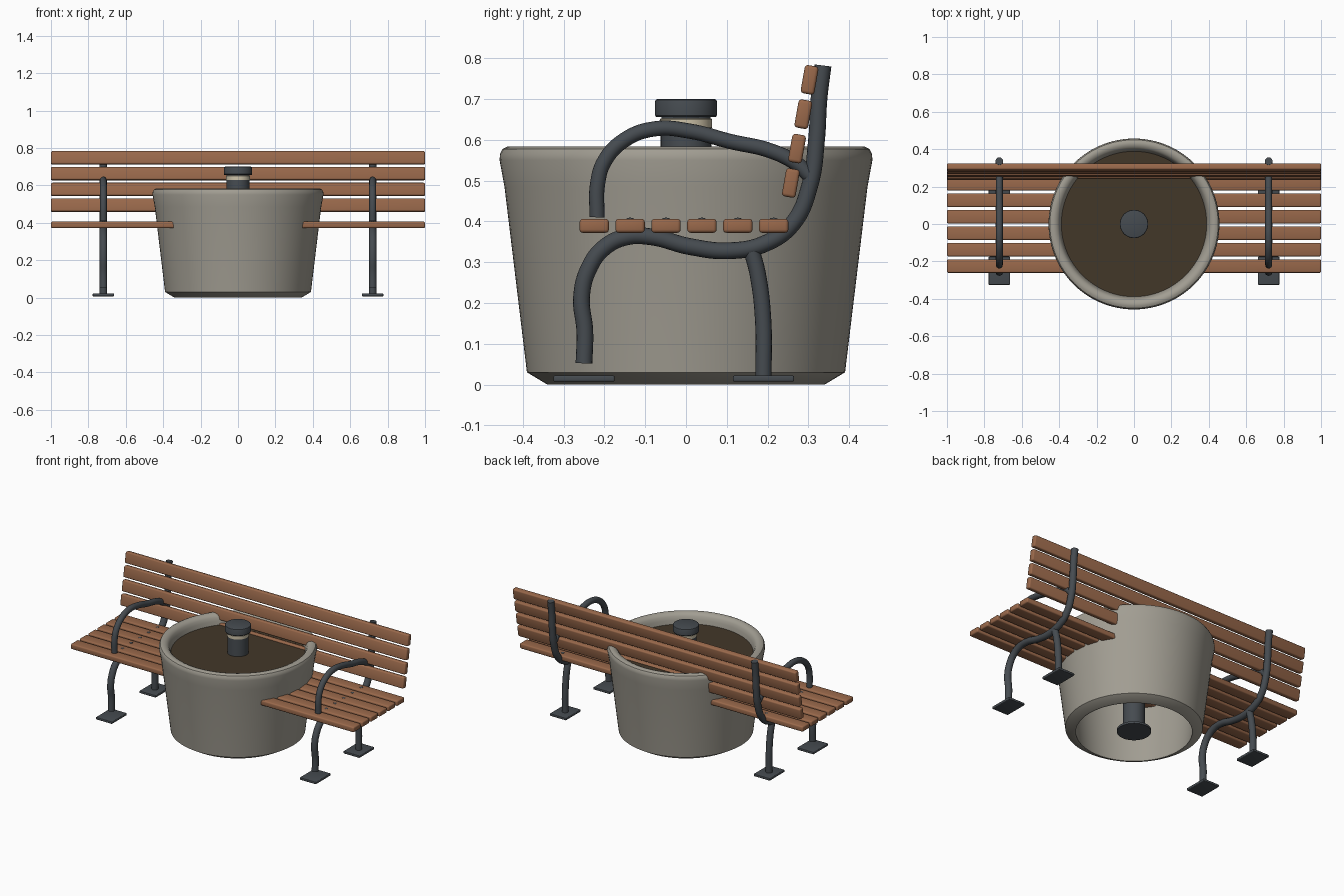
import bpy, bmesh, math
from mathutils import Matrix

if "Cube" in bpy.data.objects:
    bpy.data.objects.remove(bpy.data.objects["Cube"])


def mat(name, rgb):
    m = bpy.data.materials.new(name)
    m.diffuse_color = (*rgb, 1)
    m.use_nodes = True
    m.node_tree.nodes["Principled BSDF"].inputs["Base Color"].default_value = m.diffuse_color
    return m


WOOD = mat("wood", (0.32, 0.14, 0.07))
STEEL = mat("dark_steel", (0.06, 0.07, 0.08))
STONE = mat("concrete", (0.36, 0.34, 0.29))
SOIL = mat("soil", (0.055, 0.038, 0.022))
BAND = mat("beige_band", (0.62, 0.55, 0.4))


def add(name, bm, material, angle=35):
    bmesh.ops.recalc_face_normals(bm, faces=bm.faces)
    me = bpy.data.meshes.new(name)
    bm.to_mesh(me)
    bm.free()
    me.materials.append(material)
    ob = bpy.data.objects.new(name, me)
    bpy.context.collection.objects.link(ob)
    bpy.context.view_layer.objects.active = ob
    ob.select_set(True)
    bpy.ops.object.shade_smooth_by_angle(angle=math.radians(angle))
    ob.select_set(False)
    return ob


def box(name, size, loc, material, tilt=0.0, bevel=0.008):
    bm = bmesh.new()
    bmesh.ops.create_cube(bm, size=1, matrix=Matrix.Diagonal((*size, 1)))
    bmesh.ops.bevel(bm, geom=bm.edges[:], offset=bevel, segments=3,
                    profile=0.5, affect='EDGES')
    bm.transform(Matrix.Translation(loc) @ Matrix.Rotation(tilt, 4, 'X'))
    return add(name, bm, material)


def lathe(name, profile, material, closed=False, steps=96):
    bm = bmesh.new()
    vs = [bm.verts.new((r, 0, z)) for r, z in profile]
    pairs = list(zip(vs, vs[1:])) + ([(vs[-1], vs[0])] if closed else [])
    es = [bm.edges.new(p) for p in pairs]
    bmesh.ops.spin(bm, geom=vs + es, axis=(0, 0, 1), cent=(0, 0, 0),
                   angle=math.tau, steps=steps)
    bmesh.ops.remove_doubles(bm, verts=bm.verts, dist=1e-5)
    return add(name, bm, material)


def tube(name, x, path, radius):
    cu = bpy.data.curves.new(name, 'CURVE')
    cu.dimensions = '3D'
    cu.bevel_depth, cu.bevel_resolution = radius, 6
    cu.use_fill_caps = True
    sp = cu.splines.new('BEZIER')
    sp.resolution_u = 8
    sp.bezier_points.add(len(path) - 1)
    for p, (y, z) in zip(sp.bezier_points, path):
        p.co = (x, y, z)
        p.handle_left_type = p.handle_right_type = 'AUTO'
    tmp = bpy.data.objects.new(name + "_curve", cu)
    bpy.context.collection.objects.link(tmp)
    bpy.context.view_layer.update()
    me = bpy.data.meshes.new_from_object(
        tmp.evaluated_get(bpy.context.evaluated_depsgraph_get()))
    bm = bmesh.new()
    bm.from_mesh(me)
    bpy.data.objects.remove(tmp)
    bpy.data.curves.remove(cu)
    bpy.data.meshes.remove(me)
    bmesh.ops.remove_doubles(bm, verts=bm.verts, dist=1e-5)
    return add(name, bm, STEEL, 40)


# Seat and back slats, running straight through the planter
SEAT_Y = [-0.225 + 0.088 * i for i in range(6)]
for i, y in enumerate(SEAT_Y):
    box(f"seat_slat_{i + 1}", (2, 0.072, 0.034), (0, y, 0.389), WOOD)
for i in range(4):
    box(f"back_slat_{i + 1}", (2, 0.034, 0.07),
        (0, 0.257 + 0.0153 * i, 0.494 + 0.0843 * i), WOOD, math.radians(-10))

# Bent tube frames, mirrored left and right
MAIN = [(-0.25, 0.052), (-0.248, 0.13), (-0.256, 0.215), (-0.238, 0.285),
        (-0.2, 0.336), (-0.145, 0.362), (-0.085, 0.362), (0.01, 0.338),
        (0.108, 0.328), (0.195, 0.346), (0.262, 0.395), (0.304, 0.49),
        (0.32, 0.6), (0.326, 0.70), (0.336, 0.782)]
REAR = [(0.162, 0.325), (0.176, 0.27), (0.189, 0.16), (0.19, 0.018)]
ARM = [(-0.218, 0.41), (-0.217, 0.49), (-0.2, 0.547), (-0.15, 0.6),
       (-0.075, 0.627), (0.01, 0.621), (0.108, 0.596), (0.21, 0.572),
       (0.27, 0.542), (0.31, 0.505)]
for side, x in (("left", -0.72), ("right", 0.72)):
    tube(f"{side}_frame", x, MAIN, 0.0205)
    tube(f"{side}_rear_leg", x, REAR, 0.02)
    tube(f"{side}_armrest", x, ARM, 0.0185)
    for part, y in (("front", -0.25), ("rear", 0.19)):
        box(f"{side}_{part}_foot_plate", (0.115, 0.15, 0.015),
            (x, y, 0.0145), STEEL, bevel=0.004)
    # Domed bolts on the seat slats
    bm = bmesh.new()
    for y in SEAT_Y[1:]:
        bmesh.ops.create_uvsphere(
            bm, u_segments=12, v_segments=8, radius=0.01,
            matrix=Matrix.Translation((x, y, 0.405)) @ Matrix.Diagonal((1, 1, 0.4, 1)))
    add(f"{side}_seat_bolts", bm, STEEL)

# Planter shell, open below, with a rounded lip
lathe("planter", [(0.34, 0.0), (0.39, 0.03), (0.445, 0.485), (0.457, 0.55),
                  (0.456, 0.565), (0.45, 0.577), (0.438, 0.583), (0.425, 0.583),
                  (0.41, 0.577), (0.4, 0.565), (0.393, 0.545), (0.385, 0.5),
                  (0.335, 0.035), (0.33, 0.0)], STONE, closed=True)
lathe("soil", [(0, 0.52), (0.389, 0.52), (0.387, 0.505), (0, 0.505)], SOIL)

# Bollard standing in the planter
lathe("bollard_post", [(0, 0.002), (0.097, 0.002), (0.097, 0.015), (0.062, 0.015),
                       (0.062, 0.628), (0.06, 0.66), (0, 0.66)], STEEL, steps=48)
lathe("bollard_band", [(0.06, 0.627), (0.064, 0.63), (0.064, 0.65), (0.06, 0.653)],
      BAND, closed=True, steps=48)
lathe("bollard_cap", [(0, 0.656), (0.073, 0.656), (0.076, 0.66), (0.076, 0.693),
                      (0.074, 0.698), (0.069, 0.7), (0, 0.7)], STEEL, steps=48)
